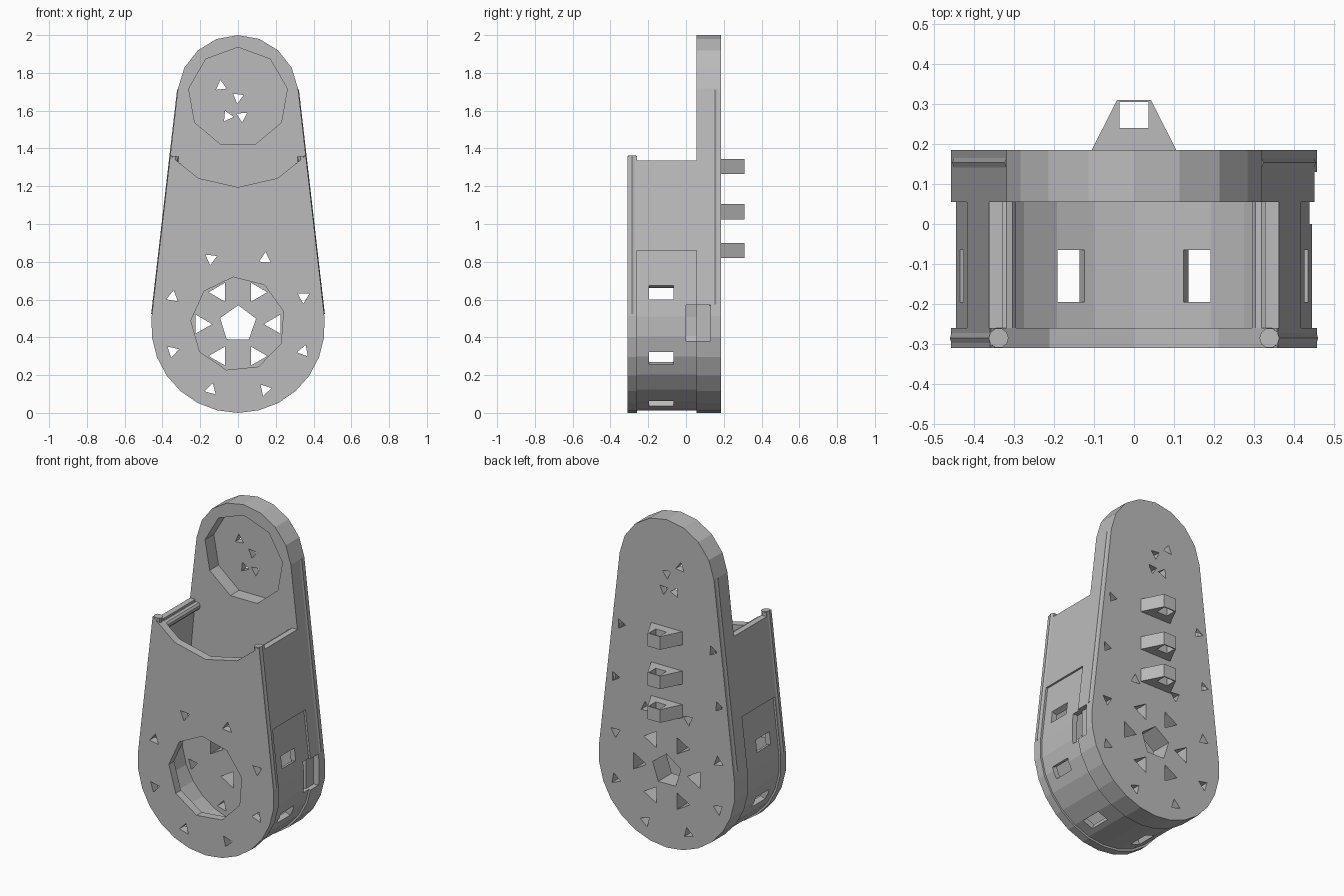
import bpy, bmesh
from math import sin, cos, asin, pi, radians
from mathutils import Vector

old = bpy.data.objects.get("Cube")
if old:
    bpy.data.objects.remove(old, do_unlink=True)

grey = bpy.data.materials.new("plain grey")
grey.use_nodes = True
COLOR = (0.5, 0.5, 0.5, 1)
grey.diffuse_color = COLOR
grey.node_tree.nodes["Principled BSDF"].inputs["Base Color"].default_value = COLOR

HUB, TIP = 0.46, 1.68          # heights of the two arc centres
R_HUB, R_TIP = 0.46, 0.32
TILT = asin((R_HUB - R_TIP) / (TIP - HUB))
FRONT, LIP, BACK, REAR = -0.31, -0.26, 0.055, 0.185


def finish(bm, name):
    bmesh.ops.recalc_face_normals(bm, faces=bm.faces)
    mesh = bpy.data.meshes.new(name)
    bm.to_mesh(mesh)
    bm.free()
    ob = bpy.data.objects.new(name, mesh)
    bpy.context.collection.objects.link(ob)
    mesh.materials.append(grey)
    return ob


def add_prism(bm, pts, a, b, axis="y"):
    """Extrude a flat outline along y (x, z points) or z (x, y points)."""
    place = (lambda p, h: (p[0], h, p[1])) if axis == "y" else (lambda p, h: (p[0], p[1], h))
    lo = [bm.verts.new(place(p, a)) for p in pts]
    hi = [bm.verts.new(place(p, b)) for p in pts]
    bm.faces.new(lo)
    bm.faces.new(hi[::-1])
    for i in range(len(pts)):
        j = (i + 1) % len(pts)
        bm.faces.new((lo[i], hi[i], hi[j], lo[j]))


def prisms(name, items, axis="y"):
    bm = bmesh.new()
    for pts, a, b in items:
        add_prism(bm, pts, a, b, axis)
    return finish(bm, name)


def ngon(x, z, r, n, turn=0.0):
    return [(x + r * cos(turn + 2 * pi * i / n), z + r * sin(turn + 2 * pi * i / n)) for i in range(n)]


def rect(x0, x1, z0, z1):
    return [(x0, z0), (x1, z0), (x1, z1), (x0, z1)]


def teardrop(inset=0.0):
    pts = []
    for centre, r, start, sweep, n in ((HUB, R_HUB, pi - TILT, pi + 2 * TILT, 14),
                                       (TIP, R_TIP, TILT, pi - 2 * TILT, 8)):
        for i in range(n + 1):
            a = start + sweep * i / n
            pts.append(((r - inset) * cos(a), centre + (r - inset) * sin(a)))
    return pts


def cut(ob, *cutters):
    for c in cutters:
        c.hide_render = True
        mod = ob.modifiers.new("cut", "BOOLEAN")
        mod.operation, mod.solver, mod.object = "DIFFERENCE", "EXACT", c
    bpy.context.view_layer.update()
    deps = bpy.context.evaluated_depsgraph_get()
    mesh = bpy.data.meshes.new_from_object(ob.evaluated_get(deps))
    ob.modifiers.clear()
    ob.data = mesh
    for c in cutters:
        bpy.data.objects.remove(c, do_unlink=True)


def rod(name, p, q, r, n=10):
    p, q = Vector(p), Vector(q)
    bm = bmesh.new()
    bmesh.ops.create_cone(bm, cap_ends=True, segments=n, radius1=r, radius2=r, depth=(q - p).length)
    ob = finish(bm, name)
    ob.location = (p + q) / 2
    ob.rotation_euler = (q - p).to_track_quat("Z", "Y").to_euler()
    return ob


def side_x(z, inset=0.0):
    """Half width of the straight sloping side at a height."""
    return (R_HUB - inset - (z - HUB) * sin(TILT)) / cos(TILT)


# Ring of triangular screw holes shared by both plates
ring = [(0.375 * cos(radians(22.5 + 45 * k)), 0.47 + 0.375 * sin(radians(22.5 + 45 * k))) for k in range(8)]
screws = [(ngon(x, z, 0.036, 3, 0.5 + k), -1, 1) for k, (x, z) in enumerate(ring)]

# Back plate with hub opening, triangular windows, pocket and screw holes
back_plate = prisms("back_plate", [(teardrop(), BACK, REAR)])
windows = [(ngon(0.195 * cos(k * pi / 3), 0.47 + 0.195 * sin(k * pi / 3), 0.058, 3, k * pi / 3 + pi), -1, 1)
           for k in range(6)]
hub_hole = [(ngon(0, 0.47, 0.1, 5, 0.3), -1, 1)]
tip_holes = [(ngon(x, z, 0.033, 3, x * 9 + 0.4), -1, 1)
             for x, z in ((0, 1.67), (-0.09, 1.73), (-0.055, 1.57), (0.02, 1.57))]
edge_holes = [(ngon(s * x, z, 0.033, 3, s), 0.1, 1) for s in (-1, 1) for x, z in ((0.31, 1.28), (0.35, 0.95))]
cut(back_plate,
    prisms("pocket_cutter", [(ngon(0, 1.67, 0.265, 9, pi / 2), -1, 0.14)]),
    prisms("hole_cutter", screws + windows + hub_hole + tip_holes + edge_holes),
    prisms("notch_cutter", [(rect(0.42, 0.6, 0.38, 0.57), 0, 0.13)]))

# Front plate with scooped top and large hub opening
front_plate = prisms("front_plate", [(teardrop(), FRONT, LIP)])
cut(front_plate,
    prisms("scoop_cutter", [(ngon(0, TIP, 0.485, 14, pi / 14), -1, 1)]),
    prisms("top_cutter", [(rect(-1, 1, 1.36, 3), -1, 1)]),
    prisms("opening_cutter", screws + [(ngon(0, 0.47, 0.25, 9, pi / 2 + 0.1), -1, 1)]))

# Drum wall between the plates, with windows every 45 degrees
drum_wall = prisms("drum_wall", [(teardrop(0.012), LIP, BACK)])
slots = []
for deg in (22.5, -22.5, -67.5, -112.5, -157.5, 157.5):
    a = radians(deg)
    out, side = Vector((cos(a), sin(a))), Vector((-sin(a), cos(a)))
    mid = Vector((0, HUB))
    slots.append(([mid + out * r + side * w for r, w in ((0.36, -0.036), (0.6, -0.036), (0.6, 0.036), (0.36, 0.036))],
                  -0.195, -0.065))
cut(drum_wall,
    prisms("hollow_cutter", [(teardrop(0.045), -1, 1)]),
    prisms("wall_top_cutter", [(rect(-1, 1, 0.86, 3), -1, 1)]),
    prisms("slot_cutter", slots),
    prisms("wall_notch_cutter", [(rect(0.38, 0.6, 0.38, 0.57), 0, 1)]))

for s, label in ((-1, "right"), (1, "left")):
    # Flat side panel above the drum
    outline = [(s * side_x(z, d), z) for z, d in ((0.86, 0), (1.335, 0), (1.335, 0.035), (0.86, 0.045))]
    prisms(label + "_side_panel", [(outline, LIP, BACK)])
    # Rounded bead inside the panel's top edge
    rod(label + "_inner_bead", (s * 0.318, LIP, 1.3), (s * 0.318, BACK, 1.3), 0.025)
    # Rounded beads along the plate edges
    for part, y, r, z0, z1 in (("front", -0.285, 0.025, 0.52, 1.36), ("back", 0.153, 0.03, 0.57, 1.8 - 0.09)):
        d = r - 0.004
        rod(label + "_" + part + "_edge_bead", (s * side_x(z0, d), y, z0), (s * side_x(z1, d), y, z1), r)

# Three cable loops on the back
for i, z in enumerate((0.82, 1.025, 1.265)):
    loop = prisms("back_loop_%d" % (i + 1),
                  [([(-0.108, REAR - 0.005), (0.108, REAR - 0.005), (0.042, 0.31), (-0.042, 0.31)], z, z + 0.08)], "z")
    cut(loop, prisms("loop_cutter", [(rect(-0.036, 0.036, 0.24, 0.304), z - 0.1, z + 0.2)], "z"))
